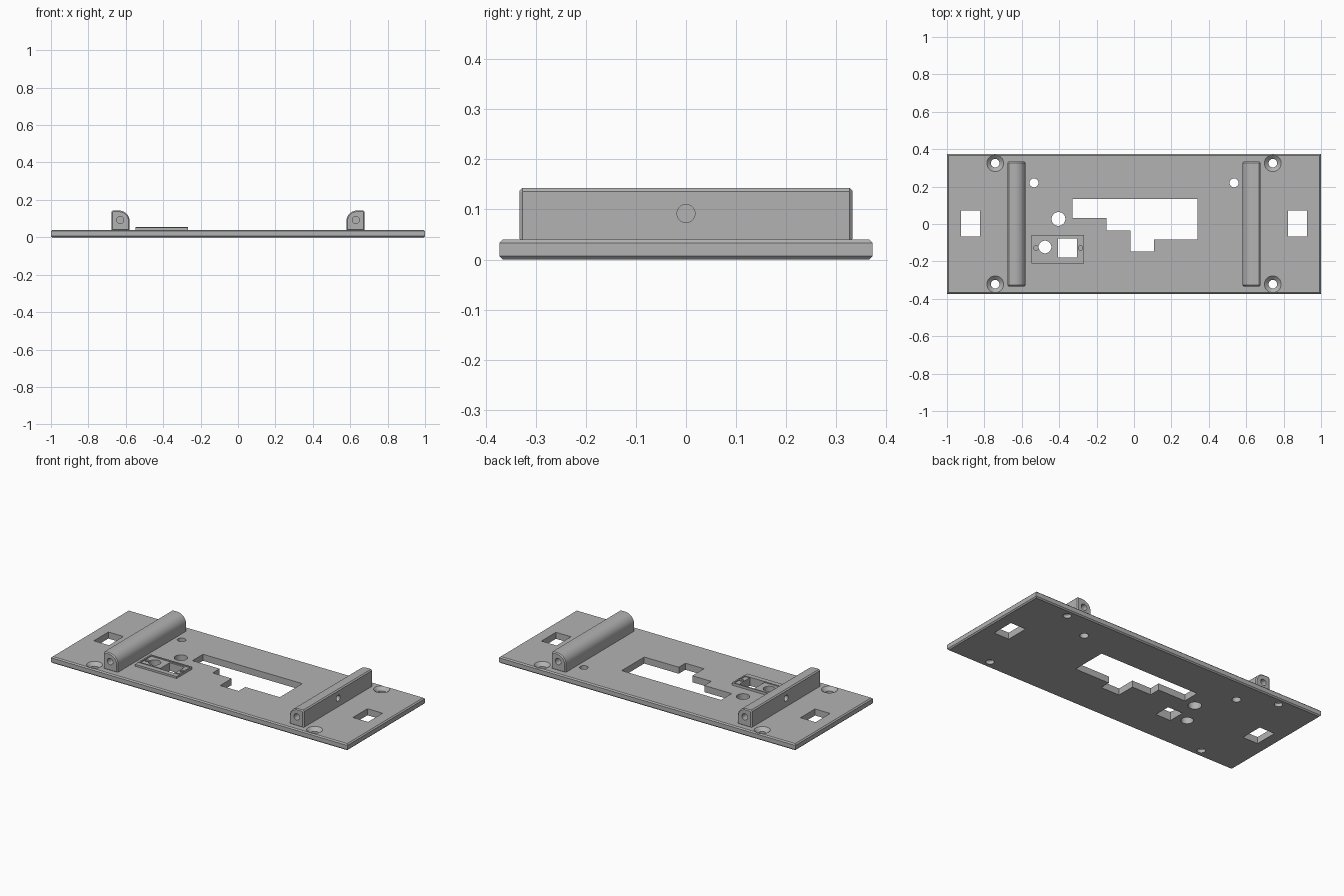
import bpy, bmesh
from math import pi, sin, cos
from mathutils import Matrix

if "Cube" in bpy.data.objects:
    bpy.data.objects.remove(bpy.data.objects["Cube"])

grey = bpy.data.materials.new("satin grey")
grey.use_nodes = True
grey.diffuse_color = (0.45, 0.45, 0.45, 1)
grey.node_tree.nodes["Principled BSDF"].inputs["Base Color"].default_value = grey.diffuse_color

TOP = 0.04


def make(name, bm):
    bmesh.ops.recalc_face_normals(bm, faces=bm.faces)
    mesh = bpy.data.meshes.new(name)
    bm.to_mesh(mesh)
    bm.free()
    mesh.materials.append(grey)
    ob = bpy.data.objects.new(name, mesh)
    bpy.context.collection.objects.link(ob)
    return ob


def prism(name, points, low, high, axis="Z", bevel=0):
    """Extrude an outline along Z, or an (x, z) outline along Y."""
    bm = bmesh.new()
    place = (lambda p, h: (p[0], p[1], h)) if axis == "Z" else (lambda p, h: (p[0], h, p[1]))
    face = bm.faces.new([bm.verts.new(place(p, low)) for p in points])
    out = bmesh.ops.extrude_face_region(bm, geom=[face])
    shift = place((0, 0), high - low)
    bmesh.ops.translate(bm, vec=shift, verts=[g for g in out["geom"] if isinstance(g, bmesh.types.BMVert)])
    if bevel:
        k = "xyz".index(axis.lower())
        rims = [e for e in bm.edges if abs(e.verts[0].co[k] - e.verts[1].co[k]) < 1e-5]
        bmesh.ops.bevel(bm, geom=rims, offset=bevel, segments=1, affect="EDGES")
    return make(name, bm)


def rect(x0, x1, y0, y1):
    return [(x0, y0), (x1, y0), (x1, y1), (x0, y1)]


def cone(x, y, z, r_low, r_high, depth, turn=None):
    bm = bmesh.new()
    bmesh.ops.create_cone(bm, cap_ends=True, segments=32, radius1=r_low, radius2=r_high, depth=depth)
    bmesh.ops.transform(bm, matrix=Matrix.Translation((x, y, z)) @ (turn or Matrix()), verts=bm.verts)
    return make("cutter", bm)


def cut(ob, cutters):
    bpy.context.view_layer.objects.active = ob
    for c in cutters:
        c.hide_render = True
        mod = ob.modifiers.new("cut", "BOOLEAN")
        mod.operation, mod.solver, mod.object = "DIFFERENCE", "EXACT", c
        bpy.ops.object.modifier_apply(modifier=mod.name)
        bpy.data.objects.remove(c)


def smooth(ob):
    bpy.ops.object.select_all(action="DESELECT")
    ob.select_set(True)
    bpy.context.view_layer.objects.active = ob
    bpy.ops.object.shade_smooth_by_angle(angle=pi / 7)


def sensor_openings():
    """Round and square windows that pass through both the frame and the plate."""
    return [cone(-0.476, -0.123, 0.03, 0.034, 0.034, 0.3),
            prism("cutter", rect(-0.406, -0.305, -0.18, -0.078), -0.1, 0.2)]


# Base plate with chamfered rims
plate = prism("base_plate", rect(-1, 1, -0.373, 0.373), 0, TOP, bevel=0.007)
cutters = sensor_openings()

# Stepped display opening
display = [(-0.33, 0.134), (0.34, 0.134), (0.34, -0.083), (0.107, -0.083),
           (0.107, -0.147), (-0.018, -0.147), (-0.018, -0.035),
           (-0.146, -0.035), (-0.146, 0.032), (-0.33, 0.032)]
cutters.append(prism("cutter", display, -0.1, 0.2))
cutters.append(cone(-0.404, 0.027, 0.03, 0.037, 0.037, 0.3))

# End windows, pin holes and countersunk corner holes
for s in (-1, 1):
    cutters.append(prism("cutter", rect(s * 0.874 - 0.051, s * 0.874 + 0.051, -0.068, 0.072), -0.1, 0.2))
    cutters.append(cone(s * 0.535, 0.22, 0.03, 0.024, 0.024, 0.3))
    for y in (-0.322, 0.325):
        cutters.append(cone(s * 0.742, y, 0.03, 0.023, 0.023, 0.3))
        cutters.append(cone(s * 0.742, y, 0.031, 0.023, 0.047, 0.022))
cut(plate, cutters)
smooth(plate)

# Raised sensor frame with shallow pocket and front lip
frame = prism("sensor_frame", rect(-0.547, -0.267, -0.18, -0.06), 0.03, 0.055)
cut(frame, [prism("cutter", rect(-0.538, -0.276, -0.175, -0.068), 0.049, 0.1)] + sensor_openings()
    + [cone(x, -0.128, 0.05, 0.012, 0.012, 0.03) for x in (-0.524, -0.286)])
smooth(frame)
prism("sensor_frame_lip", rect(-0.547, -0.267, -0.21, -0.18), 0.03, 0.052)

# Mounting rails: flat outside wall, rounded inside shoulder, screw holes
along_y = Matrix.Rotation(pi / 2, 4, "X")
along_x = Matrix.Rotation(pi / 2, 4, "Y")
for s, side in ((-1, "right"), (1, "left")):
    r = 0.058
    arc = [(0.637 - r * sin(a), 0.085 + r * cos(a)) for a in (i * pi / 20 for i in range(11))]
    outline = [(0.579, 0.036), (0.676, 0.036), (0.676, 0.136), (0.669, 0.143)] + arc
    rail = prism(side + "_rail", [(s * x, z) for x, z in outline], -0.333, 0.333, "Y", 0.006)
    holes = [cone(s * 0.63, y, 0.093, 0.019, 0.019, 0.16, along_y) for y in (-0.333, 0.333)]
    holes.append(cone(s * 0.676, 0, 0.092, 0.018, 0.018, 0.12, along_x))
    cut(rail, holes)
    smooth(rail)
